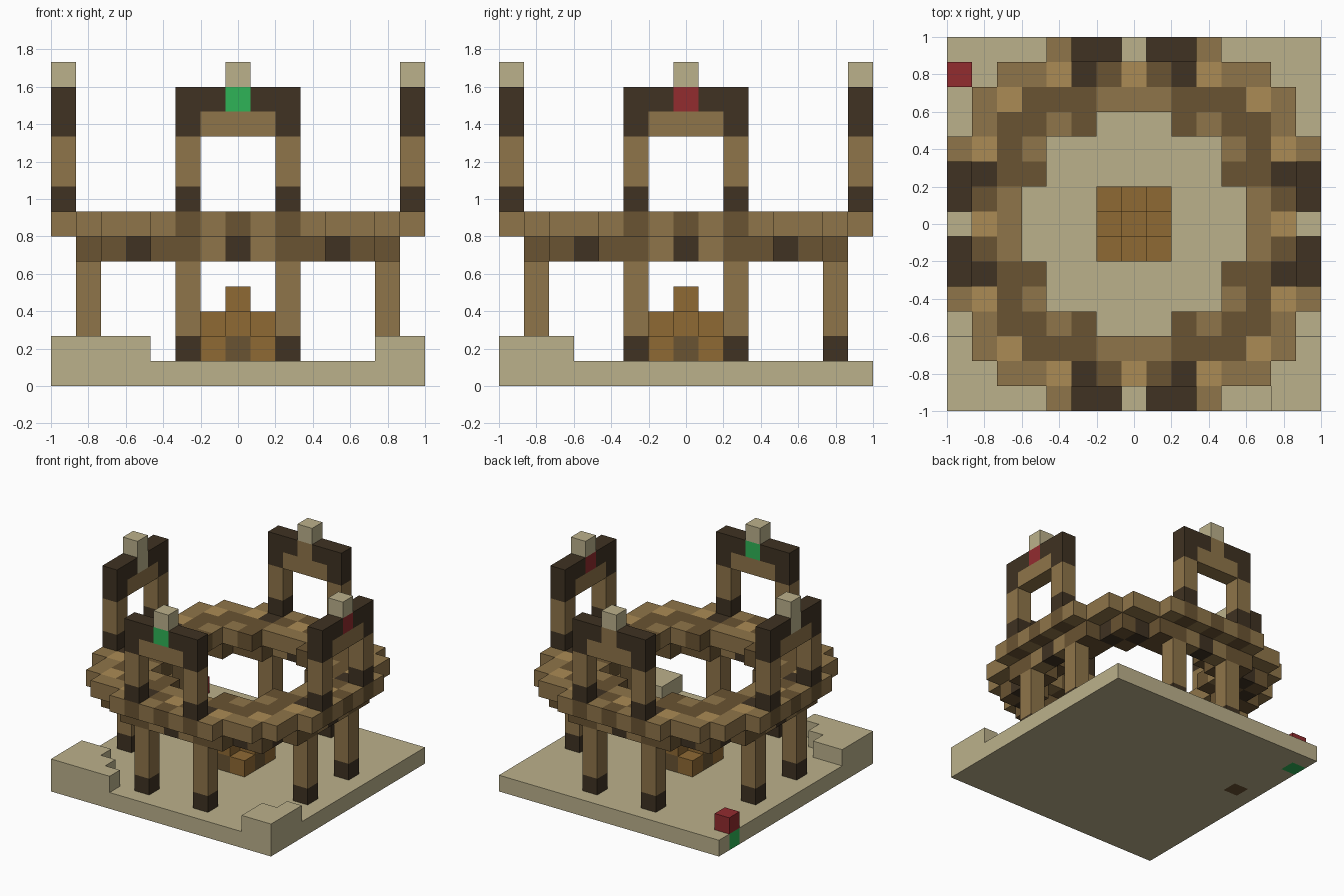
import bpy, bmesh
from mathutils import Vector

cube = bpy.data.objects.get("Cube")
if cube:
    bpy.data.objects.remove(cube, do_unlink=True)

U = 2 / 15   # edge of one block
R = 7        # blocks from the centre to the rim

COLOURS = {
    "sand": (0.50, 0.44, 0.26),
    "brown": (0.275, 0.178, 0.067),
    "dark": (0.050, 0.032, 0.016),
    "umber": (0.144, 0.087, 0.032),
    "tan": (0.41, 0.26, 0.09),
    "orange_wood": (0.275, 0.144, 0.034),
    "green": (0.028, 0.456, 0.095),
    "red": (0.288, 0.025, 0.028),
}
MATS = {}
for name, rgb in COLOURS.items():
    mat = bpy.data.materials.new(name)
    mat.use_nodes = True
    mat.diffuse_color = (*rgb, 1)
    bsdf = mat.node_tree.nodes["Principled BSDF"]
    bsdf.inputs["Base Color"].default_value = (*rgb, 1)
    bsdf.inputs["Roughness"].default_value = 0.9
    MATS[name] = mat
NAMES = list(COLOURS)

parts = {}   # part name -> {block: colour}


def put(part, x, y, z, colour):
    parts.setdefault(part, {})[(x, y, z)] = colour


def span(n):
    return range(-n, n + 1)


# Ground slab with stepped dunes in two corners
for x in span(R):
    for y in span(R):
        put("ground", x, y, 0, "sand")
put("ground", -6, 2, 0, "umber")
put("ground", -R, 6, 0, "green")
put("corner_marker", -R, 6, 1, "red")
for row, length in enumerate((4, 3, 2)):
    for i in range(length):
        put("left_dune", -R + i, -R + row, 1, "sand")
for row, length in enumerate((2, 2, 1)):
    for i in range(length):
        put("right_dune", R - i, -R + row, 1, "sand")

# Wood pile in the middle
for x in span(1):
    for y in span(1):
        edge = abs(x) + abs(y)
        put("wood_pile", x, y, 1, "umber" if edge == 1 else "orange_wood")
        if edge < 2:
            put("wood_pile", x, y, 2, "orange_wood")
put("wood_pile", 0, 0, 3, "orange_wood")


# Ring deck: footprint and colour depend on the sorted distances from the axes
def on_deck(x, y):
    a, b = sorted((abs(x), abs(y)))
    reach = {7: 3, 6: 5}.get(b, b)
    return a <= reach and (b >= 5 or (b == 4 and a >= 2))


def deck_colour(x, y):
    a, b = sorted((abs(x), abs(y)))
    if b == 7:
        return "umber" if a in (0, 2) else "brown"
    if b == 6:
        return ("tan", "umber", "dark", "tan", "brown", "brown")[a]
    if b == 5:
        return ("brown", "brown", "umber", "umber", "umber", "tan")[a]
    return "brown" if a == 3 else "umber"


def beam_colour(x, y):
    a, b = sorted((abs(x), abs(y)))
    if (a, b) in ((4, 5), (0, 6)):
        return "dark"
    return "brown" if (a, b) == (1, 6) else "umber"


for x in span(R):
    for y in span(R):
        if not on_deck(x, y):
            continue
        put("ring_deck", x, y, 6, deck_colour(x, y))
        around = ((x + 1, y), (x - 1, y), (x, y + 1), (x, y - 1))
        if all(on_deck(*c) and max(map(abs, c)) <= R for c in around):
            put("ring_beam", x, y, 5, beam_colour(x, y))

# Four sides, each with two legs and a gate
SIDES = {
    "front": (lambda t, d: (t, -d), "green"),
    "back": (lambda t, d: (t, d), "brown"),
    "right": (lambda t, d: (-d, t), "sand"),
    "left": (lambda t, d: (d, t), "red"),
}
POST = ("dark", "brown", "brown", "dark", "dark")
for side, (place, key) in SIDES.items():
    for t in (-2, 2):
        for z in range(1, 5):
            put(side + "_legs", *place(t, 6), z, "dark" if z == 1 else "brown")
        for k, colour in enumerate(POST):
            put(side + "_gate", *place(t, R), 7 + k, colour)
    for t in span(1):
        put(side + "_gate", *place(t, R), 10, "brown")
        put(side + "_gate", *place(t, R), 11, "dark" if t else key)
    put(side + "_gate_cap", *place(0, R), 12, "sand")

# Turn each part into a mesh of its exposed block faces
solid = {block for cells in parts.values() for block in cells}
AXES = [Vector(a) for a in ((1, 0, 0), (0, 1, 0), (0, 0, 1))]


def build(part, cells):
    bm = bmesh.new()
    used = sorted(set(cells.values()), key=NAMES.index)
    for block, colour in cells.items():
        centre = Vector(block) + Vector((0, 0, 0.5))
        for k in range(3):
            for sign in (1, -1):
                n = AXES[k] * sign
                if tuple(int(c) for c in Vector(block) + n) in solid:
                    continue
                u, v = AXES[(k + 1) % 3] / 2, AXES[(k + 2) % 3] / 2 * sign
                mid = centre + n / 2
                quad = (mid - u - v, mid + u - v, mid + u + v, mid - u + v)
                face = bm.faces.new([bm.verts.new(p * U) for p in quad])
                face.material_index = used.index(colour)
    bmesh.ops.remove_doubles(bm, verts=bm.verts, dist=U / 100)
    mesh = bpy.data.meshes.new(part)
    bm.to_mesh(mesh)
    bm.free()
    for colour in used:
        mesh.materials.append(MATS[colour])
    bpy.context.collection.objects.link(bpy.data.objects.new(part, mesh))


for part, cells in parts.items():
    build(part, cells)
